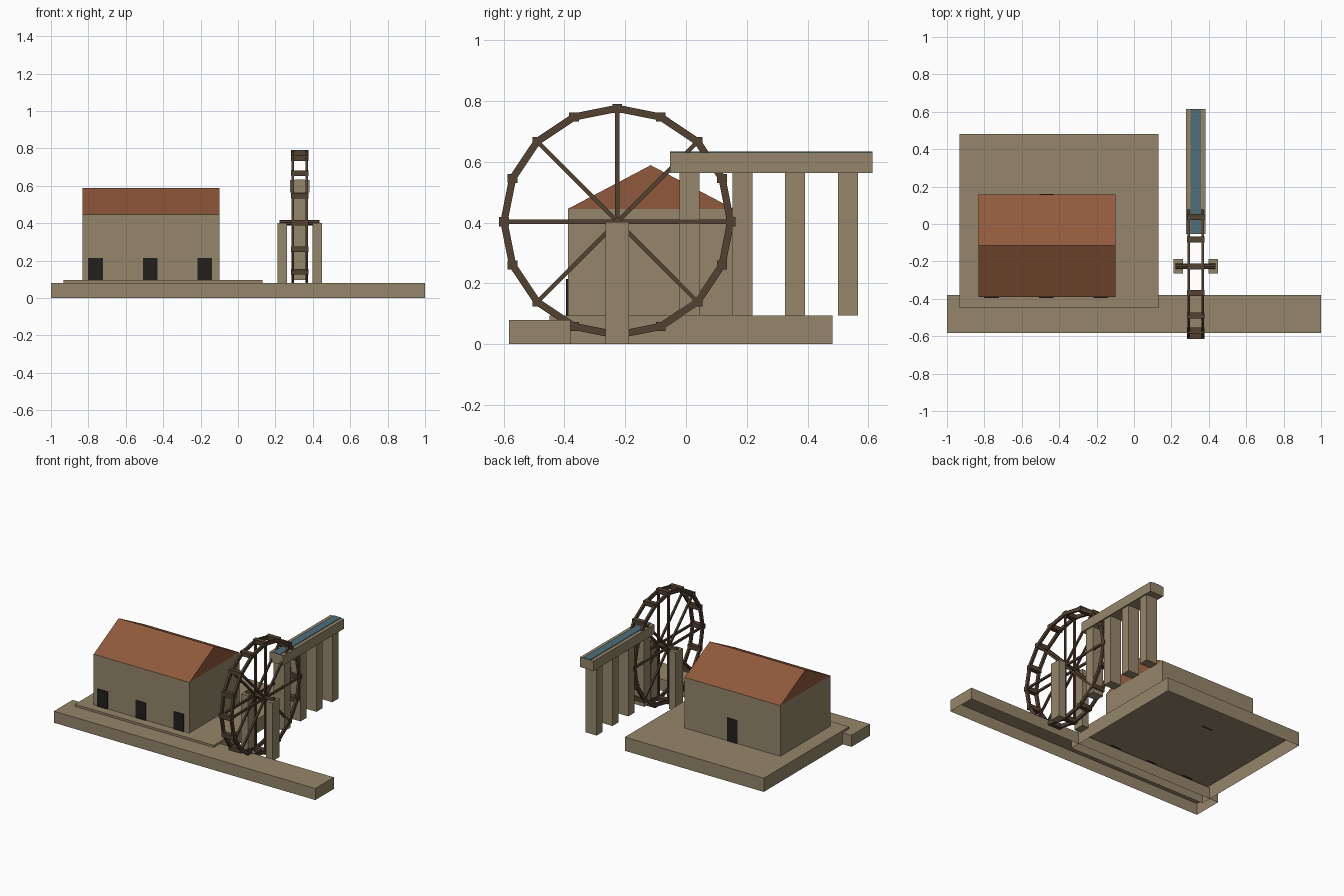
import bpy, bmesh
from math import cos, sin, pi
from mathutils import Matrix, Vector

if "Cube" in bpy.data.objects:
    bpy.data.objects.remove(bpy.data.objects["Cube"])


def material(name, r, g, b):
    m = bpy.data.materials.new(name)
    m.diffuse_color = (r, g, b, 1)
    m.use_nodes = True
    m.node_tree.nodes["Principled BSDF"].inputs["Base Color"].default_value = m.diffuse_color
    return m


STONE = material("stone", 0.30, 0.24, 0.145)
TILE = material("roof_tile", 0.28, 0.10, 0.045)
WOOD = material("dark_wood", 0.085, 0.052, 0.03)
DOOR = material("door_black", 0.016, 0.014, 0.012)
WATER = material("water", 0.077, 0.155, 0.19)


def finish(name, bm, mat):
    bmesh.ops.recalc_face_normals(bm, faces=bm.faces)
    me = bpy.data.meshes.new(name)
    bm.to_mesh(me)
    bm.free()
    me.materials.append(mat)
    ob = bpy.data.objects.new(name, me)
    bpy.context.collection.objects.link(ob)
    return ob


def add_box(bm, x, y, z, open_bottom=False):
    size = Vector((x[1] - x[0], y[1] - y[0], z[1] - z[0]))
    mid = Vector((sum(x), sum(y), sum(z))) / 2
    geo = bmesh.ops.create_cube(bm, size=1, matrix=Matrix.Translation(mid) @ Matrix.Diagonal((*size, 1)))
    if open_bottom:
        low = [f for f in bm.faces if all(abs(v.co.z - z[0]) < 1e-5 for v in f.verts)]
        bmesh.ops.delete(bm, geom=low, context='FACES_ONLY')
    return geo["verts"]


def box(name, mat, x, y, z, open_bottom=False):
    bm = bmesh.new()
    add_box(bm, x, y, z, open_bottom)
    return finish(name, bm, mat)


# Ground: long canal bank and mill platform, both hollow underneath
box("canal_bank", STONE, (-1, 1), (-0.583, -0.38), (0, 0.08), True)
box("mill_platform", STONE, (-0.933, 0.13), (-0.45, 0.482), (0, 0.095), True)

# Mill house walls and gabled roof
HX, HY, EAVE = (-0.832, -0.10), (-0.389, 0.157), 0.445
box("house_walls", STONE, HX, HY, (0.095, EAVE), True)
bm = bmesh.new()
tri = [bm.verts.new((HX[0], y, z)) for y, z in ((HY[0], EAVE), (HY[1], EAVE), (sum(HY) / 2, 0.589))]
face = bm.faces.new(tri)
ext = bmesh.ops.extrude_face_region(bm, geom=[face], use_keep_orig=True)
bmesh.ops.translate(bm, vec=(HX[1] - HX[0], 0, 0),
                    verts=[g for g in ext["geom"] if isinstance(g, bmesh.types.BMVert)])
finish("house_roof", bm, TILE)

# Doors: three at the front, a taller one at the back
for i, x in enumerate((-0.762, -0.47, -0.178)):
    box(f"front_door_{i + 1}", DOOR, (x - 0.039, x + 0.039), (-0.395, -0.385), (0.094, 0.215))
box("back_door", DOOR, (-0.505, -0.427), (0.15, 0.161), (0.094, 0.255))

# Water wheel: two 16-sided rims, 8 spokes per rim, 16 bucket boards
CX, CY, CZ, R, N = 0.33, -0.226, 0.403, 0.373, 16
SIDES = (CX - 0.038, CX + 0.038)


def rim_point(x, r, a):
    return (x, CY + r * cos(a), CZ + r * sin(a))


for side, cx in zip(("left", "right"), SIDES):
    bm = bmesh.new()
    profile = ((-0.007, -0.012), (0.007, -0.012), (0.007, 0.012), (-0.007, 0.012))
    rings = [[bm.verts.new(rim_point(cx + dx, R + dr, 2 * pi * k / N)) for dx, dr in profile]
             for k in range(N)]
    for k in range(N):
        a, b = rings[k], rings[(k + 1) % N]
        for j in range(4):
            bm.faces.new((a[j], a[(j + 1) % 4], b[(j + 1) % 4], b[j]))
    finish(f"wheel_rim_{side}", bm, WOOD)

    bm = bmesh.new()
    for k in range(8):
        verts = add_box(bm, (cx - 0.006, cx + 0.006), (0, R), (-0.007, 0.007))
        bmesh.ops.rotate(bm, verts=verts, matrix=Matrix.Rotation(2 * pi * k / 8, 3, 'X'))
        bmesh.ops.translate(bm, verts=verts, vec=(0, CY, CZ))
    finish(f"wheel_spokes_{side}", bm, WOOD)

bm = bmesh.new()
for k in range(N):
    _, y, z = rim_point(0, R, 2 * pi * k / N)
    add_box(bm, (CX - 0.047, CX + 0.047), (y - 0.016, y + 0.016), (z - 0.015, z + 0.015))
finish("wheel_buckets", bm, WOOD)

# Axle and its two support posts
bm = bmesh.new()
bmesh.ops.create_cone(bm, cap_ends=True, segments=8, radius1=0.015, radius2=0.015, depth=0.214,
                      matrix=Matrix.Translation((CX, CY, CZ)) @ Matrix.Rotation(pi / 2, 4, 'Y'))
finish("wheel_axle", bm, WOOD)
for side, s in (("left", -1), ("right", 1)):
    x = CX + s * 0.094
    box(f"axle_post_{side}", STONE, (x - 0.026, x + 0.026), (CY - 0.039, CY + 0.039), (0, 0.402))

# Aqueduct: channel, water strip and four piers
box("aqueduct_channel", STONE, (CX - 0.052, CX + 0.052), (-0.053, 0.614), (0.563, 0.63))
box("channel_water", WATER, (CX - 0.028, CX + 0.028), (-0.053, 0.614), (0.622, 0.634))
for i in range(4):
    y = 0.012 + i * 0.1735
    box(f"aqueduct_pier_{i + 1}", STONE, (CX - 0.042, CX + 0.042), (y - 0.033, y + 0.033), (0.095, 0.565))
